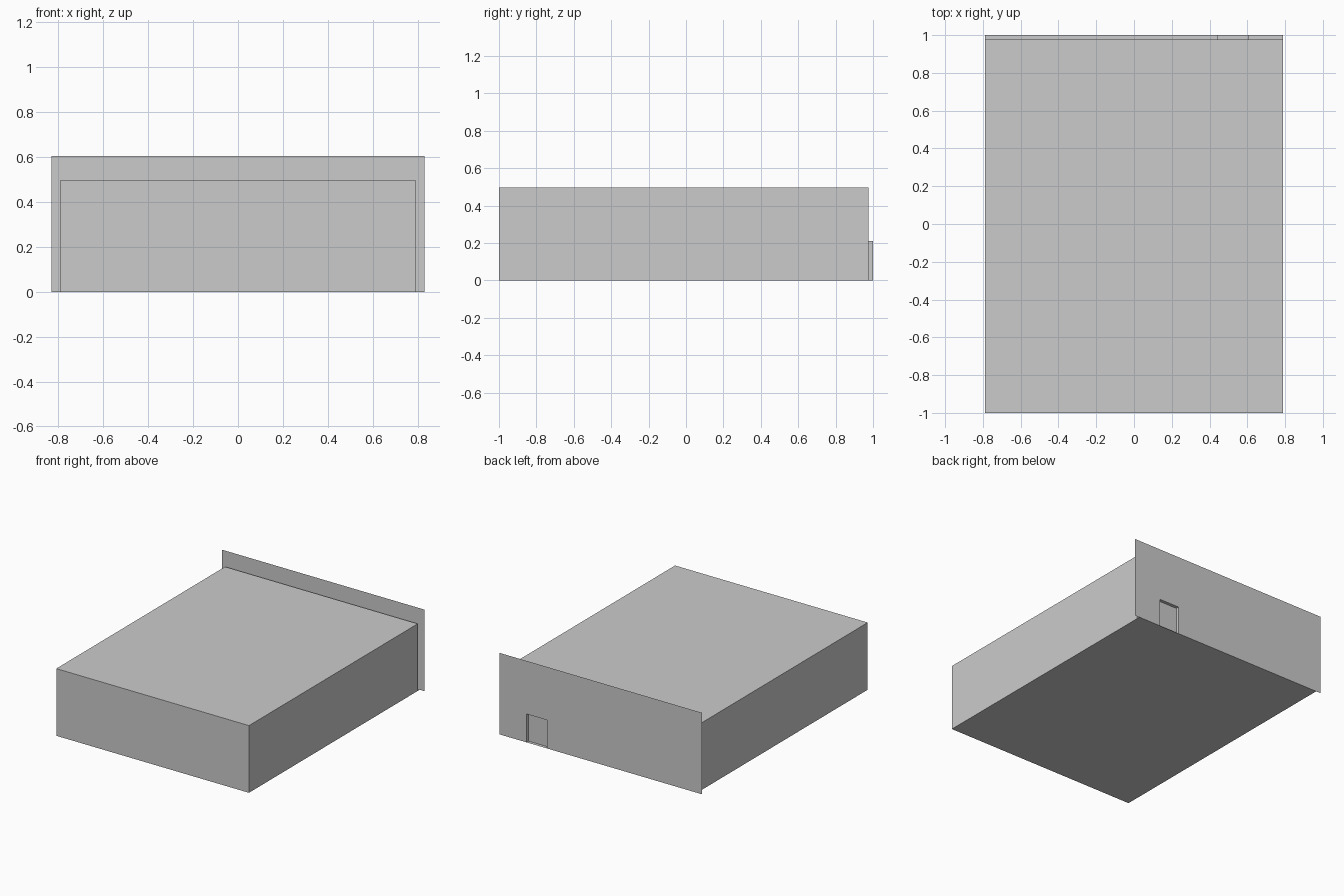
import bpy

if "Cube" in bpy.data.objects:
    bpy.data.objects.remove(bpy.data.objects["Cube"])

BW, BH, YB, YF = 0.79, 0.498, 0.976, 1.0     # hall half width, height, rear wall, facade plane
FW, FH = 0.83, 0.604                         # facade half width, height
DX0, DX1, DH = 0.44, 0.607, 0.21             # doorway


def add_mesh(name, verts, faces):
    me = bpy.data.meshes.new(name)
    me.from_pydata(verts, [], faces)
    me.update()
    ob = bpy.data.objects.new(name, me)
    bpy.context.collection.objects.link(ob)
    return ob


# main hall: closed box
add_mesh("hall",
         [(x, y, z) for z in (0, BH) for x, y in
          ((-BW, -1), (BW, -1), (BW, YB), (-BW, YB))],
         [(3, 2, 1, 0), (4, 5, 6, 7)] +
         [(i, (i + 1) % 4, (i + 1) % 4 + 4, i + 4) for i in range(4)])

# floor strip reaching from the hall to the facade
add_mesh("floor_strip",
         [(-BW, YB, 0), (-BW, YF, 0), (BW, YF, 0), (BW, YB, 0)], [(0, 1, 2, 3)])

# thin facade sheet, taller and wider than the hall, with a doorway notch
outline = [(-FW, 0), (-FW, FH), (FW, FH), (FW, 0),
           (DX1, 0), (DX1, DH), (DX0, DH), (DX0, 0)]
add_mesh("facade", [(x, YF, z) for x, z in outline], [tuple(range(8))])

# doorway lining: two jambs and a lintel between facade and rear wall
path = [(DX0, 0), (DX0, DH), (DX1, DH), (DX1, 0)]
add_mesh("doorway_lining",
         [(x, y, z) for y in (YB, YF) for x, z in path],
         [(i, i + 1, i + 5, i + 4) for i in range(3)])
